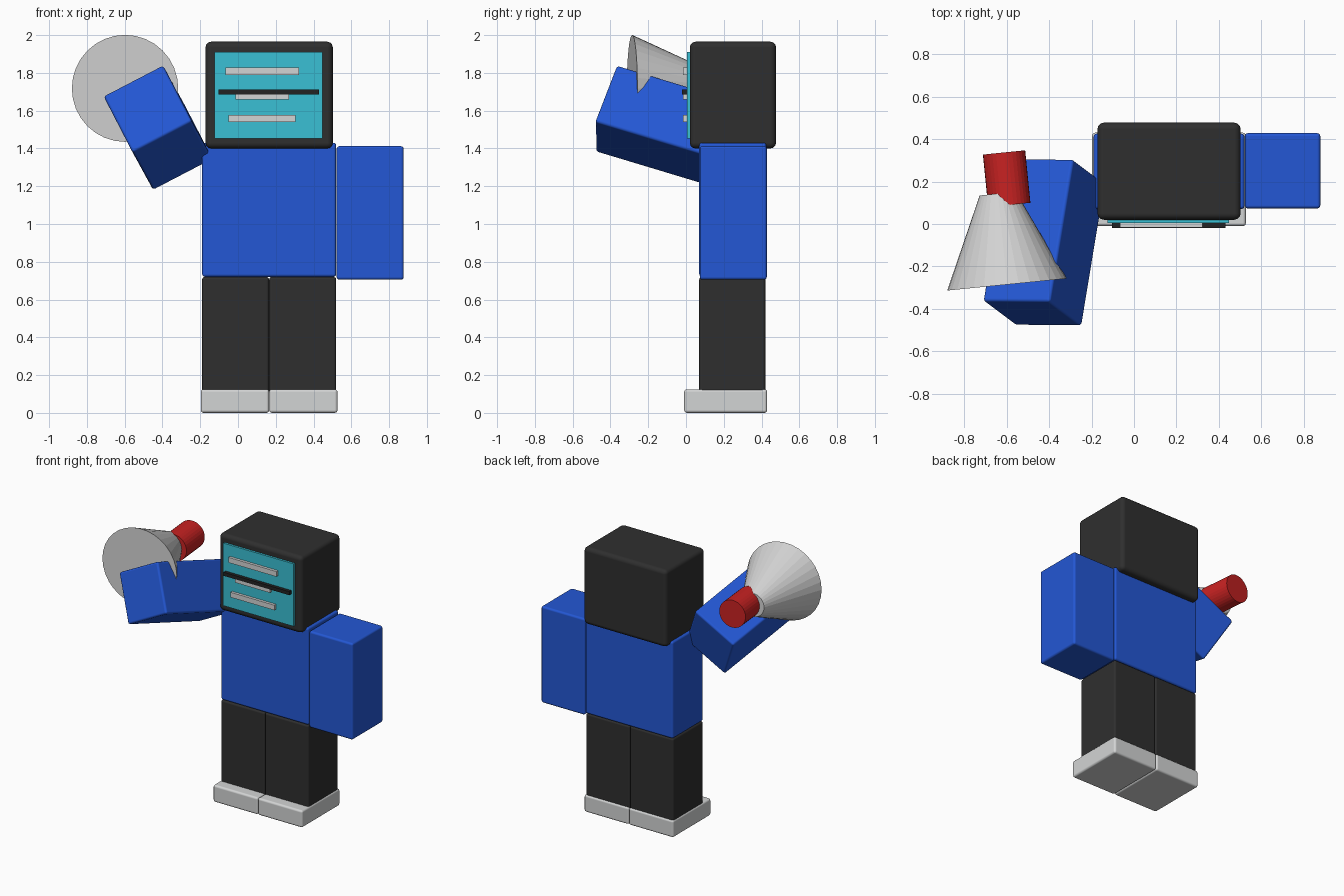
import bpy
import math
from mathutils import Matrix, Vector

if "Cube" in bpy.data.objects:
    bpy.data.objects.remove(bpy.data.objects["Cube"], do_unlink=True)


def material(name, rgb):
    mat = bpy.data.materials.new(name)
    mat.use_nodes = True
    colour = (*rgb, 1.0)
    mat.diffuse_color = colour
    mat.node_tree.nodes["Principled BSDF"].inputs["Base Color"].default_value = colour
    return mat


BLUE = material("royal blue", (0.017, 0.096, 0.66))
CHARCOAL = material("charcoal", (0.028, 0.028, 0.028))
BLACK = material("black", (0.016, 0.016, 0.016))
TEAL = material("teal", (0.042, 0.53, 0.66))
GREY = material("light grey", (0.65, 0.66, 0.66))
CONE_GREY = material("cone grey", (0.65, 0.65, 0.65))
RED = material("red", (0.58, 0.016, 0.016))


def block(name, low, high, mat, bevel=0.0):
    """Box between two corners, with softly rounded edges."""
    low, high = Vector(low), Vector(high)
    bpy.ops.mesh.primitive_cube_add(size=1)
    ob = bpy.context.object
    ob.name = name
    ob.data.transform(Matrix.Diagonal((*(high - low), 1)))
    ob.location = (low + high) / 2
    ob.data.materials.append(mat)
    if bevel:
        bpy.ops.object.shade_smooth()
        mod = ob.modifiers.new("rounded edges", 'BEVEL')
        mod.width = bevel
        mod.segments = 3
        mod.harden_normals = True
    return ob


def tube(name, front, length, r_front, r_back, mat, yaw):
    """Capped cone running backwards from the centre of its front end."""
    turn = Matrix.Rotation(yaw, 4, 'Z') @ Matrix.Rotation(-math.pi / 2, 4, 'X')
    bpy.ops.mesh.primitive_cone_add(vertices=32, radius1=r_front, radius2=r_back, depth=length)
    ob = bpy.context.object
    ob.name = name
    ob.data.transform(Matrix.Translation((0, 0, length / 2)))
    ob.matrix_world = Matrix.Translation(front) @ turn
    ob.data.materials.append(mat)
    bpy.ops.object.shade_smooth_by_angle(angle=math.radians(8))
    return ob


# Body
MID = 0.165
block("torso", (-0.19, 0.07, 0.72), (0.52, 0.425, 1.43), BLUE, 0.015)
block("head", (-0.172, 0.02, 1.40), (0.502, 0.477, 1.965), CHARCOAL, 0.03)
for side, sign in (("left", 1), ("right", -1)):
    xs = sorted((MID, MID + sign * 0.355))
    block(side + "_leg", (xs[0], 0.07, 0.1), (xs[1], 0.42, 0.72), CHARCOAL, 0.015)
    xs = sorted((MID, MID + sign * 0.362))
    block(side + "_shoe", (xs[0], -0.01, 0.0), (xs[1], 0.43, 0.125), GREY, 0.015)

# Arms: one hanging, one raised forward
block("left_arm", (0.522, 0.073, 0.705), (0.877, 0.428, 1.412), BLUE, 0.015)
arm = block("right_arm", (-0.1775, -0.355, -0.1775), (0.1775, 0.355, 0.1775), BLUE, 0.015)
along = Vector((0.156, 0.946, -0.285)).normalized()
across = Vector((0.888, 0, 0.459))
across = (across - along * across.dot(along)).normalized()
up = across.cross(along)
arm.matrix_world = (Matrix.Translation((-0.423, -0.086, 1.51))
                    @ Matrix((across, along, up)).transposed().to_4x4())

# Face panel with raised bars
block("face_panel", (-0.124, 0.004, 1.452), (0.447, 0.03, 1.91), TEAL)
for name, x0, x1, z0, z1 in (("upper_bar", -0.066, 0.322, 1.79, 1.828),
                             ("middle_bar", -0.013, 0.27, 1.658, 1.69),
                             ("lower_bar", -0.05, 0.305, 1.54, 1.577)):
    block(name, (x0, -0.016, z0), (x1, 0.01, z1), GREY)
block("mouth_line", (-0.103, -0.02, 1.685), (0.43, 0.01, 1.711), BLACK)

# Loudhailer
YAW = 0.1
tube("loudhailer_cone", (-0.598, -0.285, 1.718), 0.43, 0.283, 0.086, CONE_GREY, YAW)
tube("loudhailer_handle", (-0.587, 0.09, 1.718), 0.248, 0.1, 0.1, RED, YAW)
